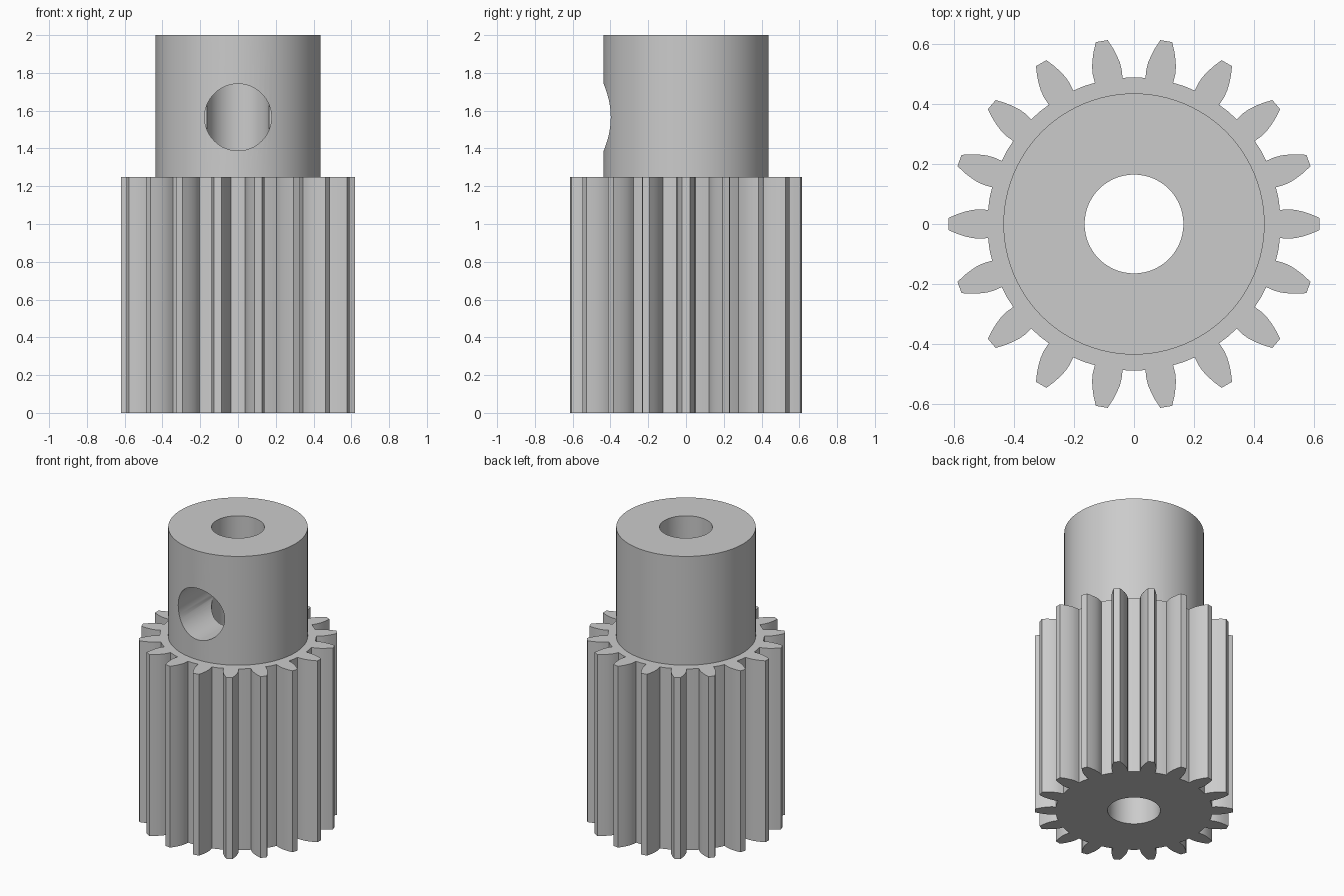
import bpy
import bmesh
from math import cos, sin, tau, pi
from mathutils import Matrix

if "Cube" in bpy.data.objects:
    bpy.data.objects.remove(bpy.data.objects["Cube"], do_unlink=True)

TEETH = 18
GEAR_HEIGHT = 1.25
TOP = 2.0
HUB_RADIUS = 0.436
BORE_RADIUS = 0.165
SCREW_RADIUS = 0.177
SCREW_Z = 1.565

steel = bpy.data.materials.new("grey_steel")
steel.use_nodes = True
colour = (0.6, 0.6, 0.6, 1)
steel.diffuse_color = colour
steel.node_tree.nodes["Principled BSDF"].inputs["Base Color"].default_value = colour


def add_object(name, bm):
    mesh = bpy.data.meshes.new(name)
    bmesh.ops.recalc_face_normals(bm, faces=bm.faces)
    bm.to_mesh(mesh)
    bm.free()
    mesh.materials.append(steel)
    obj = bpy.data.objects.new(name, mesh)
    bpy.context.collection.objects.link(obj)
    return obj


def prism(name, outline, z0, z1):
    """Extrude a closed outline in x, y from z0 to z1."""
    bm = bmesh.new()
    face = bm.faces.new([bm.verts.new((x, y, z0)) for x, y in outline])
    grown = bmesh.ops.extrude_face_region(bm, geom=[face])["geom"]
    verts = [v for v in grown if isinstance(v, bmesh.types.BMVert)]
    bmesh.ops.translate(bm, verts=verts, vec=(0, 0, z1 - z0))
    return add_object(name, bm)


def circle(radius, sides):
    return [(radius * cos(tau * i / sides), radius * sin(tau * i / sides))
            for i in range(sides)]


def combine(target, tool, operation):
    """Apply a boolean and discard the tool."""
    mod = target.modifiers.new(operation.lower(), "BOOLEAN")
    mod.operation = operation
    mod.solver = "EXACT"
    mod.object = tool
    bpy.context.view_layer.objects.active = target
    bpy.ops.object.modifier_apply(modifier=mod.name)
    bpy.data.objects.remove(tool, do_unlink=True)


# Gear outline: one tooth flank (radius, half width), mirrored and repeated
flank = [(0.487, 0.047), (0.515, 0.049), (0.54, 0.047),
         (0.565, 0.041), (0.59, 0.033), (0.62, 0.02)]
tooth = [(r, -w) for r, w in flank] + [(r, w) for r, w in reversed(flank)]
outline = []
for i in range(TEETH):
    a = tau * i / TEETH
    outline += [(x * cos(a) - y * sin(a), x * sin(a) + y * cos(a)) for x, y in tooth]
    # Root land midway between two teeth
    mid = a + pi / TEETH
    outline.append((0.49 * cos(mid), 0.49 * sin(mid)))

pinion = prism("pinion_gear", outline, 0, GEAR_HEIGHT)

# Plain hub standing on the gear
hub = prism("hub", circle(HUB_RADIUS, 96), GEAR_HEIGHT - 0.3, TOP)
combine(pinion, hub, "UNION")

# Shaft bore through the full height
bore = prism("bore_cutter", circle(BORE_RADIUS, 64), -0.1, TOP + 0.1)
combine(pinion, bore, "DIFFERENCE")

# Set screw hole from the front of the hub to the shaft centre
screw = prism("screw_hole_cutter", circle(SCREW_RADIUS, 64), 0, 0.6)
screw.data.transform(Matrix.Translation((0, 0, SCREW_Z)) @ Matrix.Rotation(pi / 2, 4, "X"))
combine(pinion, screw, "DIFFERENCE")

# Smooth round walls, crisp rims
bpy.ops.object.select_all(action="DESELECT")
pinion.select_set(True)
bpy.context.view_layer.objects.active = pinion
bpy.ops.object.shade_smooth_by_angle(angle=0.5)
